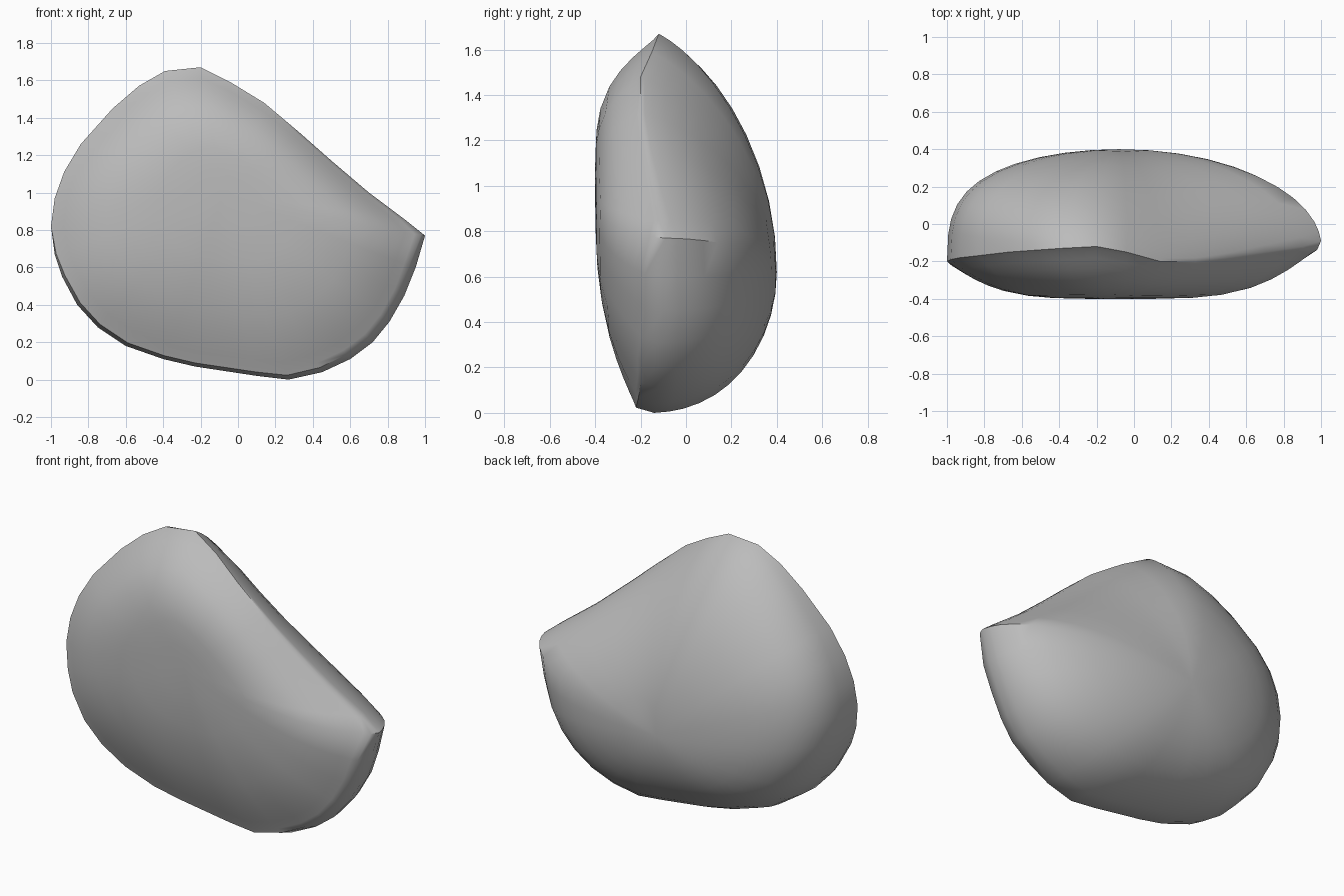
import bpy
import bmesh
import math
from mathutils import Vector

cube = bpy.data.objects.get("Cube")
if cube:
    bpy.data.objects.remove(cube, do_unlink=True)

# Rim of the stone, counter-clockwise from the pointed corner: x, z, y
RIM = [
    (1, .77, -.09), (.9, .85, -.12), (.7, 1, -.15), (.5, 1.17, -.18),
    (.33, 1.32, -.2), (.14, 1.48, -.2), (-.04, 1.59, -.15), (-.2, 1.67, -.12),
    (-.39, 1.65, -.13), (-.53, 1.57, -.14), (-.67, 1.45, -.15), (-.84, 1.26, -.17),
    (-.93, 1.11, -.18), (-.98, .97, -.19), (-1, .82, -.2), (-.98, .67, -.19),
    (-.94, .55, -.18), (-.86, .4, -.17), (-.75, .28, -.16), (-.6, .18, -.15),
    (-.4, .11, -.15), (-.23, .07, -.14), (.1, .02, -.14), (.27, 0, -.14),
    (.45, .04, -.13), (.6, .11, -.12), (.72, .2, -.12), (.81, .31, -.11),
    (.89, .45, -.1), (.95, .6, -.1),
]
FRONT_PEAK = Vector((-.08, -.4, 1.0))
BACK_PEAK = Vector((-.08, .4, .62))
SLOPE = Vector((.35, 0, .94))

rim = [Vector((x, y, z)) for x, z, y in RIM]
count = len(rim)


def rounded(points):
    """Each point averaged with its neighbours, to soften the corner."""
    return [sum((points[(i + k) % count] for k in range(-4, 5)), Vector()) / 9
            for i in range(count)]


def dome_ring(points, peak, s, softness, depth):
    """Shrink an outline towards a peak; depth gives the rise by direction."""
    weight = softness * math.sqrt(1 - s * s)
    ring = []
    for p, soft in zip(points, rounded(points)):
        out = Vector((p.x - peak.x, 0, p.z - peak.z)).normalized()
        q = peak.lerp(p.lerp(soft, weight), s)
        q.y = p.y + (peak.y - p.y) * depth(out, s)
        ring.append(q)
    return ring


def front_depth(out, s):
    return 1 - s ** (2.3 + 1.9 * min(1, abs(out.x) + max(0, out.z)))


def back_depth(out, s):
    """Full on the left and below, leaner towards the upper slope."""
    power = .42 - .16 * max(0, -out.x) - .06 * max(0, out.x)
    power += .27 * max(0, out.dot(SLOPE)) ** 2
    return (1 - s * s) ** power


def front_edge(point):
    """Narrow bevel in front of the rim, present only on the lower half."""
    right = max(0, point.x)
    low = min(1, max(0, (.8 - point.z) / (.3 - .25 * right)))
    edge = point.lerp(FRONT_PEAK, (.02 + .012 * right) * low)
    edge.y = point.y - .08 * low
    return edge


# Stack of rings from the front face, over the rim, to the back dome
edges = [front_edge(p) for p in rim]
rings = [dome_ring(edges, FRONT_PEAK, s, .3, front_depth)
         for s in (.2, .4, .55, .7, .8, .88, .94, .98)]
rings += [edges, rim]
rings += [dome_ring(rim, BACK_PEAK, math.cos(math.radians(a)), .6, back_depth)
          for a in (4, 9, 16, 24, 32, 41, 50, 60, 70, 80)]

bm = bmesh.new()
loops = [[bm.verts.new(p) for p in ring] for ring in rings]
for a, b in zip(loops, loops[1:]):
    for i in range(count):
        j = (i + 1) % count
        bm.faces.new((a[i], a[j], b[j], b[i]))
for loop, peak in ((loops[0], FRONT_PEAK), (loops[-1], BACK_PEAK)):
    tip = bm.verts.new(peak)
    for i in range(count):
        bm.faces.new((loop[i], loop[(i + 1) % count], tip))
bmesh.ops.remove_doubles(bm, verts=bm.verts, dist=.002)
bmesh.ops.recalc_face_normals(bm, faces=bm.faces)

mesh = bpy.data.meshes.new("stone")
bm.to_mesh(mesh)
bm.free()
stone = bpy.data.objects.new("stone", mesh)
bpy.context.collection.objects.link(stone)

# Plain grey rock colour
grey = bpy.data.materials.new("stone grey")
grey.use_nodes = True
colour = (.5, .5, .5, 1)
grey.diffuse_color = colour
grey.node_tree.nodes["Principled BSDF"].inputs["Base Color"].default_value = colour
mesh.materials.append(grey)

bpy.ops.object.select_all(action="DESELECT")
stone.select_set(True)
bpy.context.view_layer.objects.active = stone
bpy.ops.object.shade_smooth_by_angle(angle=math.radians(45))
